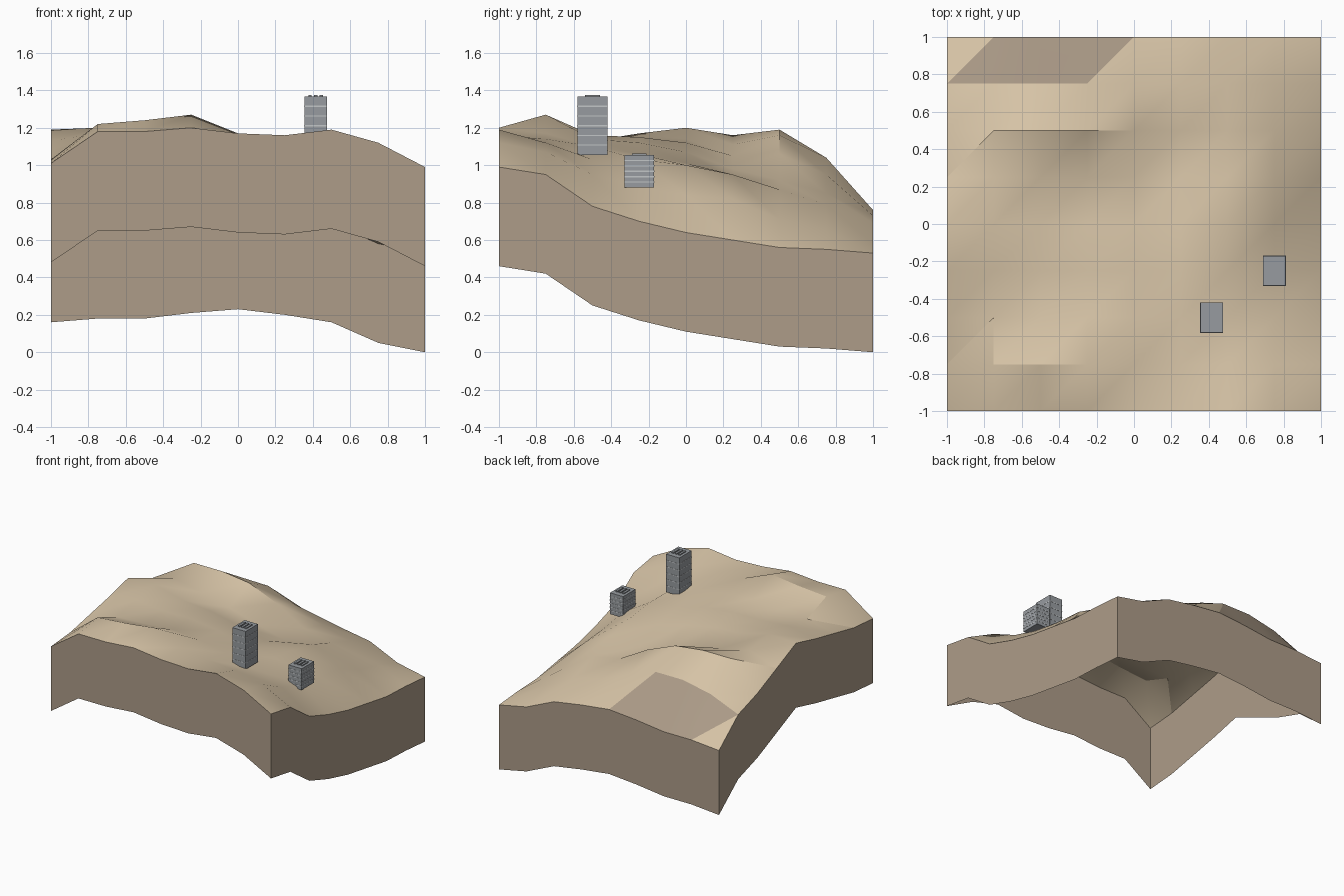
import bpy
import bmesh
from math import radians
from mathutils import Vector

cube = bpy.data.objects.get("Cube")
if cube:
    bpy.data.objects.remove(cube, do_unlink=True)


def make_material(name, colour):
    mat = bpy.data.materials.new(name)
    mat.use_nodes = True
    mat.diffuse_color = (*colour, 1)
    mat.node_tree.nodes["Principled BSDF"].inputs["Base Color"].default_value = (*colour, 1)
    return mat


SAND = make_material("sand", (0.67, 0.545, 0.38))
ROCK = make_material("rock", (0.42, 0.335, 0.25))
CONCRETE = make_material("grey concrete", (0.31, 0.33, 0.35))
TRIM = make_material("pale floor trim", (0.55, 0.57, 0.58))


def make_object(name, bm, *materials):
    mesh = bpy.data.meshes.new(name)
    bm.to_mesh(mesh)
    bm.free()
    for mat in materials:
        mesh.materials.append(mat)
    obj = bpy.data.objects.new(name, mesh)
    bpy.context.collection.objects.link(obj)
    return obj


def add_box(bm, centre, size):
    """Add a box standing on the given base centre."""
    verts = bmesh.ops.create_cube(bm, size=1)["verts"]
    for v in verts:
        v.co = Vector(a * b for a, b in zip(v.co, size)) + Vector(centre)
        v.co.z += size[2] / 2


# Ground heights in hundredths, one row per step from front to back
HEIGHTS = [
    [101, 118, 118, 120, 117, 116, 119, 112, 99],
    [103, 122, 124, 127, 117, 114, 112, 107, 95],
    [108, 113, 114, 116, 114, 110, 103, 95, 78],
    [113, 117, 115, 115, 112, 106, 103, 88, 70],
    [119, 120, 114, 112, 107, 101, 100, 84, 64],
    [108, 116, 111, 105, 98, 92, 95, 82, 60],
    [97, 119, 119, 116, 106, 92, 87, 71, 56],
    [89, 99, 104, 104, 95, 85, 79, 66, 55],
    [69, 71, 71, 74, 76, 73, 69, 58, 53],
]
STEP = 0.25
DEPTH = 0.53
last = len(HEIGHTS) - 1

# Hillside surface, every cell split along the same diagonal
bm = bmesh.new()
grid = [[bm.verts.new((i * STEP - 1, j * STEP - 1, h / 100)) for i, h in enumerate(row)]
        for j, row in enumerate(HEIGHTS)]
for j in range(last):
    for i in range(last):
        a, b = grid[j][i], grid[j][i + 1]
        c, d = grid[j + 1][i + 1], grid[j + 1][i]
        bm.faces.new((a, b, c))
        bm.faces.new((a, c, d))

# Bare rock patch on the steep slope near the back edge
for face in bm.faces:
    x, y, _ = face.calc_center_median()
    face.material_index = int(y > 0.75 and -1.75 < x - y < -1)
border = [e for e in bm.edges if len({f.material_index for f in e.link_faces}) > 1]
bmesh.ops.split_edges(bm, edges=border)
hillside = make_object("hillside", bm, SAND, ROCK)
bpy.context.view_layer.objects.active = hillside
hillside.select_set(True)
bpy.ops.object.shade_smooth_by_angle(angle=radians(30))
hillside.select_set(False)

# Open-bottomed cut walls hanging from the four edges
rim = [(i, 0) for i in range(last)] + [(last, j) for j in range(last)]
rim += [(last - i, last - j) for i, j in rim]
bm = bmesh.new()
pairs = []
for i, j in rim:
    x, y, z = i * STEP - 1, j * STEP - 1, HEIGHTS[j][i] / 100
    pairs.append((bm.verts.new((x, y, z)), bm.verts.new((x, y, z - DEPTH))))
for (top_a, low_a), (top_b, low_b) in zip(pairs, pairs[1:] + pairs[:1]):
    bm.faces.new((low_a, low_b, top_b, top_a))
make_object("cut_walls", bm, ROCK)


def build_tower(name, x, y, base, height, floors):
    width, length = 0.12, 0.16
    # Tower body with three low roof units
    bm = bmesh.new()
    add_box(bm, (x, y, base), (width, length, height))
    for side in (-1, 0, 1):
        add_box(bm, (x + side * 0.03, y, base + height), (0.018, 0.08, 0.008))
    make_object(name + "_body", bm, CONCRETE)
    # Thin trim between floors
    bm = bmesh.new()
    for k in range(1, floors):
        z = base + height * k / floors - 0.003
        add_box(bm, (x, y, z), (width + 0.003, length + 0.003, 0.006))
    make_object(name + "_floor_trim", bm, TRIM)


build_tower("tall_tower", 0.415, -0.5, 1.055, 0.312, 6)
build_tower("short_tower", 0.75, -0.25, 0.88, 0.175, 6)
